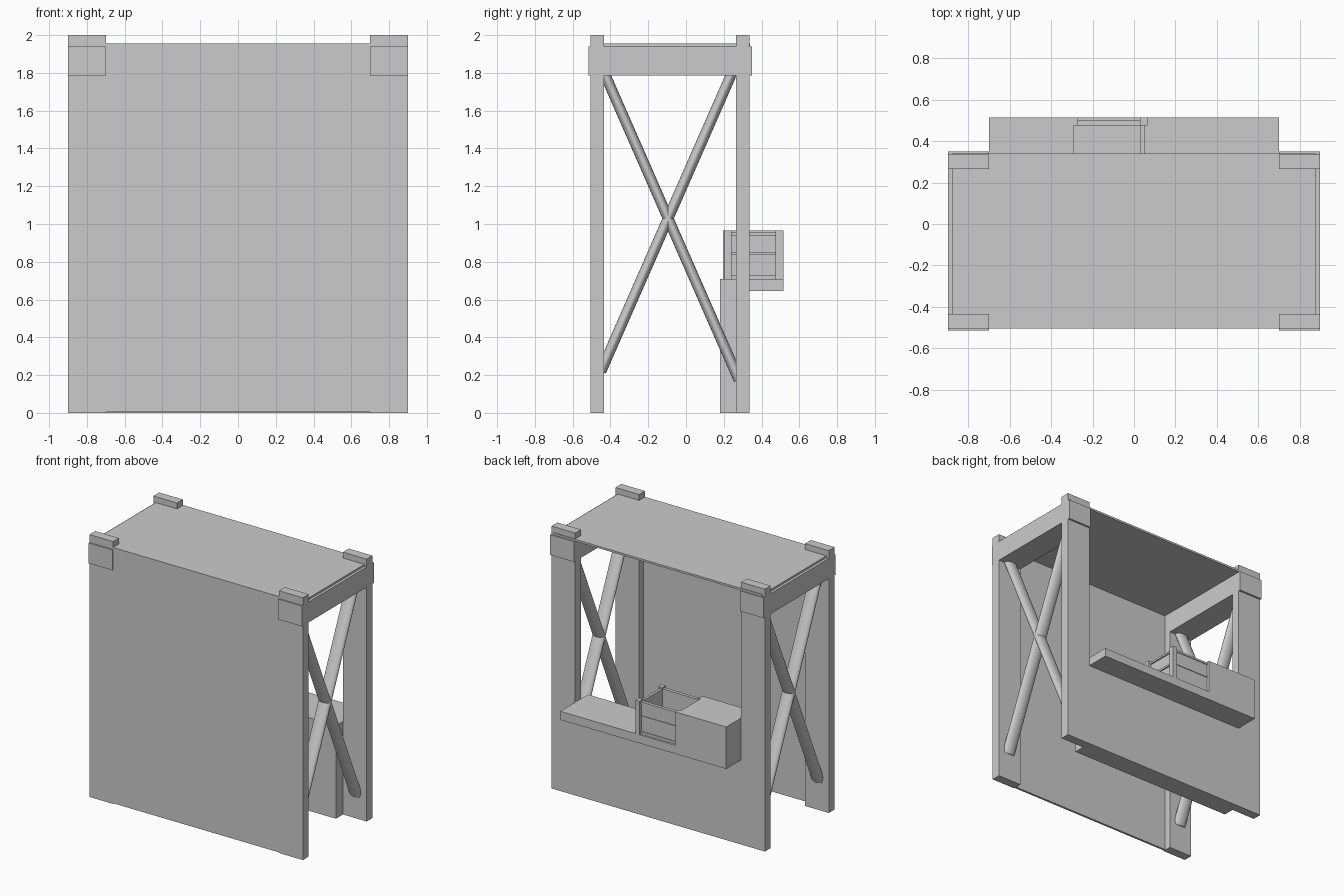
import bpy
import math
from mathutils import Vector, Matrix

old = bpy.data.objects.get("Cube")
if old:
    bpy.data.objects.remove(old, do_unlink=True)

grey = bpy.data.materials.new("plain_grey")
grey.use_nodes = True
colour = (0.6, 0.6, 0.6, 1)
grey.diffuse_color = colour
grey.node_tree.nodes["Principled BSDF"].inputs["Base Color"].default_value = colour


def box(name, x, y, z):
    """Box from its (min, max) range on each axis."""
    ranges = (x, y, z)
    bpy.ops.mesh.primitive_cube_add(size=1)
    ob = bpy.context.object
    ob.name = name
    ob.location = [(a + b) / 2 for a, b in ranges]
    ob.scale = [abs(b - a) for a, b in ranges]
    ob.data.materials.append(grey)
    return ob


def brace(name, x, start, end):
    """Flattened round bar between two (y, z) points."""
    a, b = Vector((x, *start)), Vector((x, *end))
    bpy.ops.mesh.primitive_cylinder_add(vertices=32, radius=1, depth=1)
    ob = bpy.context.object
    ob.name = name
    lean = math.atan2(b.y - a.y, b.z - a.z)
    ob.matrix_world = (Matrix.Translation((a + b) / 2)
                       @ Matrix.Rotation(-lean, 4, 'X')
                       @ Matrix.Diagonal((0.05, 0.028, (b - a).length, 1)))
    ob.data.materials.append(grey)
    bpy.ops.object.shade_smooth_by_angle()


# Side frames: legs, top beams and crossed braces
FRONT, BACK = (-0.505, -0.435), (0.265, 0.335)
for side, s in (("left", 1), ("right", -1)):
    span = (0.7 * s, 0.9 * s)
    box(f"{side}_front_leg", span, FRONT, (0, 2))
    box(f"{side}_back_leg", span, BACK, (0, 2))
    box(f"{side}_top_beam", span, (-0.515, 0.35), (1.785, 1.94))
    brace(f"{side}_rising_brace", 0.8 * s, (-0.45, 0.22), (0.27, 1.86))
    brace(f"{side}_falling_brace", 0.8 * s, (-0.45, 1.84), (0.28, 0.175))

# Roof and front wall
box("roof", (-0.88, 0.88), (-0.505, 0.34), (1.94, 1.955))
box("front_wall", (-0.7, 0.7), (-0.505, -0.488), (0.005, 1.945))

# Counter
box("counter_base", (-0.7, 0.7), (0.18, 0.335), (0, 0.71))
box("counter_shelf", (-0.7, 0.7), (0.18, 0.515), (0.645, 0.71))
box("counter_block", (-0.7, -0.29), (0.195, 0.515), (0.645, 0.965))

# Open tray on the counter: corner posts, recessed walls and rails
LOW, HIGH = 0.71, 0.965
for px in ((-0.31, -0.27), (0.03, 0.065)):
    for py in ((0.2, 0.24), (0.475, 0.515)):
        box("tray_post", px, py, (LOW, HIGH))
along_x, along_y = (-0.27, 0.03), (0.24, 0.475)
wall = (LOW, 0.94)
box("tray_back_wall", along_x, (0.475, 0.495), wall)
box("tray_front_wall", along_x, (0.22, 0.24), wall)
box("tray_left_wall", (0.03, 0.04), along_y, wall)
for z in ((LOW, 0.73), (0.835, 0.85), (0.94, 0.955)):
    box("tray_back_rail", along_x, (0.475, 0.5), z)
    box("tray_front_rail", along_x, (0.215, 0.24), z)
    box("tray_left_rail", (0.03, 0.05), along_y, z)
